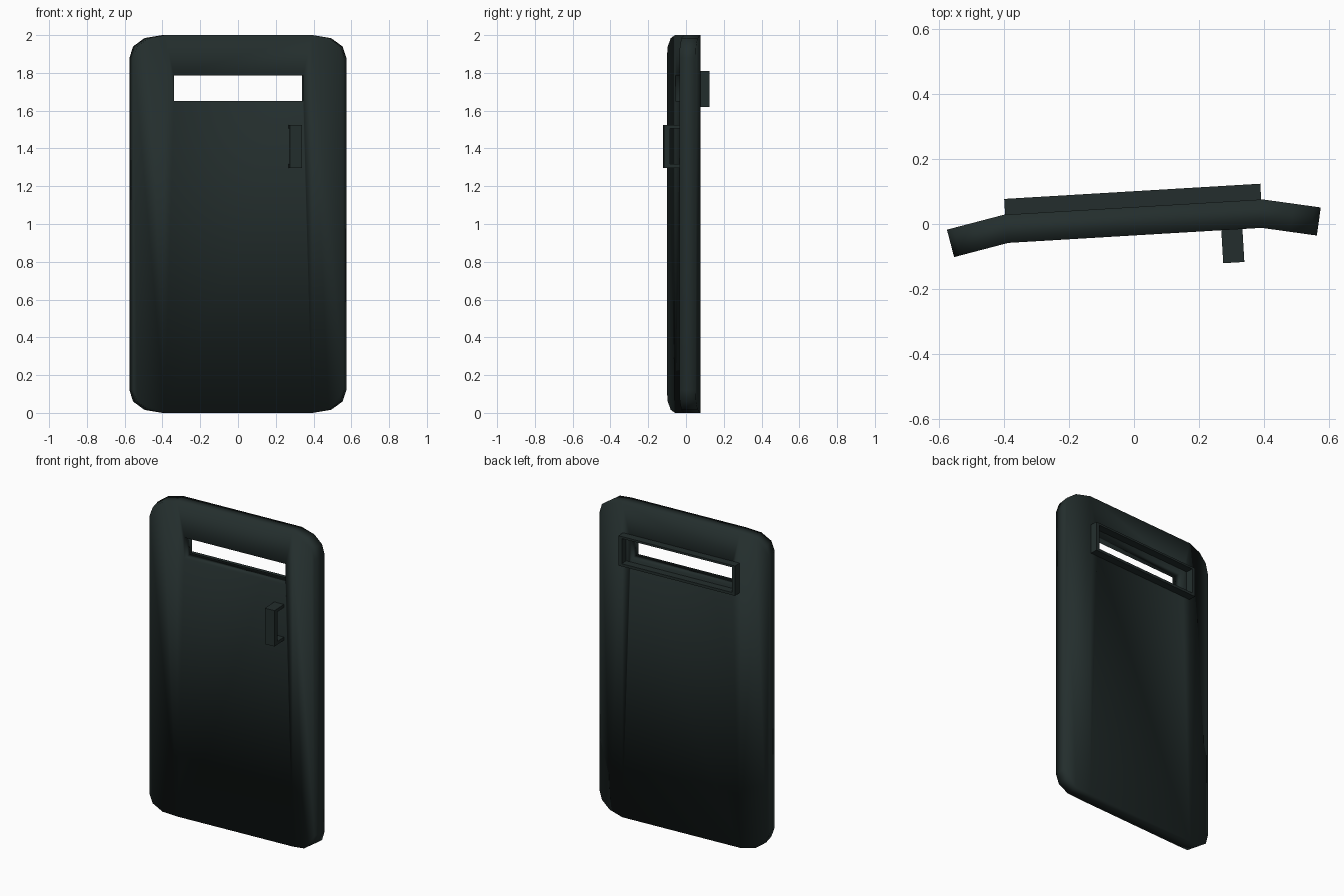
import bpy, bmesh, math
from mathutils import Matrix

if "Cube" in bpy.data.objects:
    bpy.data.objects.remove(bpy.data.objects["Cube"])

ROT = Matrix.Translation((0, 0.0085, 0)) @ Matrix.Rotation(math.radians(3.4), 4, 'Z')
BEND = math.radians(11.3)
T = 0.087      # plate thickness
U = 0.394      # where the wings bend

mat = bpy.data.materials.new("dark_green_black")
mat.diffuse_color = (0.017, 0.027, 0.026, 1)
mat.use_nodes = True
mat.node_tree.nodes["Principled BSDF"].inputs["Base Color"].default_value = mat.diffuse_color


def finish(bm, name):
    bmesh.ops.recalc_face_normals(bm, faces=bm.faces)
    me = bpy.data.meshes.new(name)
    bm.to_mesh(me)
    bm.free()
    me.materials.append(mat)
    ob = bpy.data.objects.new(name, me)
    bpy.context.collection.objects.link(ob)
    ob.matrix_world = ROT
    bpy.context.view_layer.objects.active = ob
    bpy.ops.object.select_all(action='DESELECT')
    ob.select_set(True)
    return ob


def bent(u, z):
    # flat centre with the outer strips folded towards the user
    d = max(0, abs(u) - U)
    x = min(abs(u), U) + d * math.cos(BEND)
    return (math.copysign(x, u), -d * math.sin(BEND), z)


# shield plate: sheet with a viewing slot, thickened
bm = bmesh.new()
cache = {}


def face(pts):
    vs = []
    for p in pts:
        if p not in cache:
            cache[p] = bm.verts.new(bent(*p))
        vs.append(cache[p])
    bm.faces.new(vs)


W, Z0, Z1 = 0.342, 1.652, 1.785
outer = [(-U, 0), (U, 0), (U, 2), (-U, 2)]
slot = [(-W, Z0), (W, Z0), (W, Z1), (-W, Z1)]
for i in range(4):
    j = (i + 1) % 4
    face([outer[i], outer[j], slot[j], slot[i]])
corner = [(U, 0), (0.488, 0.016), (0.55, 0.06), (0.57, 0.12)]
side = corner + [(u, 2 - z) for u, z in reversed(corner)]
face(side)
face([(-u, z) for u, z in reversed(side)])
plate = finish(bm, "shield_plate")
sol = plate.modifiers.new("thickness", 'SOLIDIFY')
sol.thickness = T
sol.offset = 0
sol.use_even_offset = True
bpy.ops.object.modifier_apply(modifier="thickness")
bpy.ops.object.shade_smooth()

# raised rim around the slot on the outer face
bm = bmesh.new()
rim_out = (0.394, 1.62, 1.81)
rim_in = (0.372, 1.637, 1.797)
rings = []
for (w, a, b), v in ((rim_out, 0.04), (rim_out, 0.092), (rim_in, 0.092), (rim_in, 0.04)):
    rings.append([bm.verts.new(p) for p in ((-w, v, a), (w, v, a), (w, v, b), (-w, v, b))])
for k in range(4):
    r, s = rings[k], rings[(k + 1) % 4]
    for i in range(4):
        j = (i + 1) % 4
        bm.faces.new((r[i], r[j], s[j], s[i]))
finish(bm, "slot_rim")

# grip handle on the inner face: U profile extruded sideways
bm = bmesh.new()
prof = [(-0.04, 1.297), (-0.145, 1.297), (-0.145, 1.525), (-0.04, 1.525),
        (-0.04, 1.505), (-0.113, 1.505), (-0.113, 1.317), (-0.04, 1.317)]
f = bm.faces.new([bm.verts.new((0.266, v, z)) for v, z in prof])
ext = bmesh.ops.extrude_face_region(bm, geom=[f])
bmesh.ops.translate(bm, vec=(0.065, 0, 0),
                    verts=[g for g in ext["geom"] if isinstance(g, bmesh.types.BMVert)])
finish(bm, "grip_handle")
